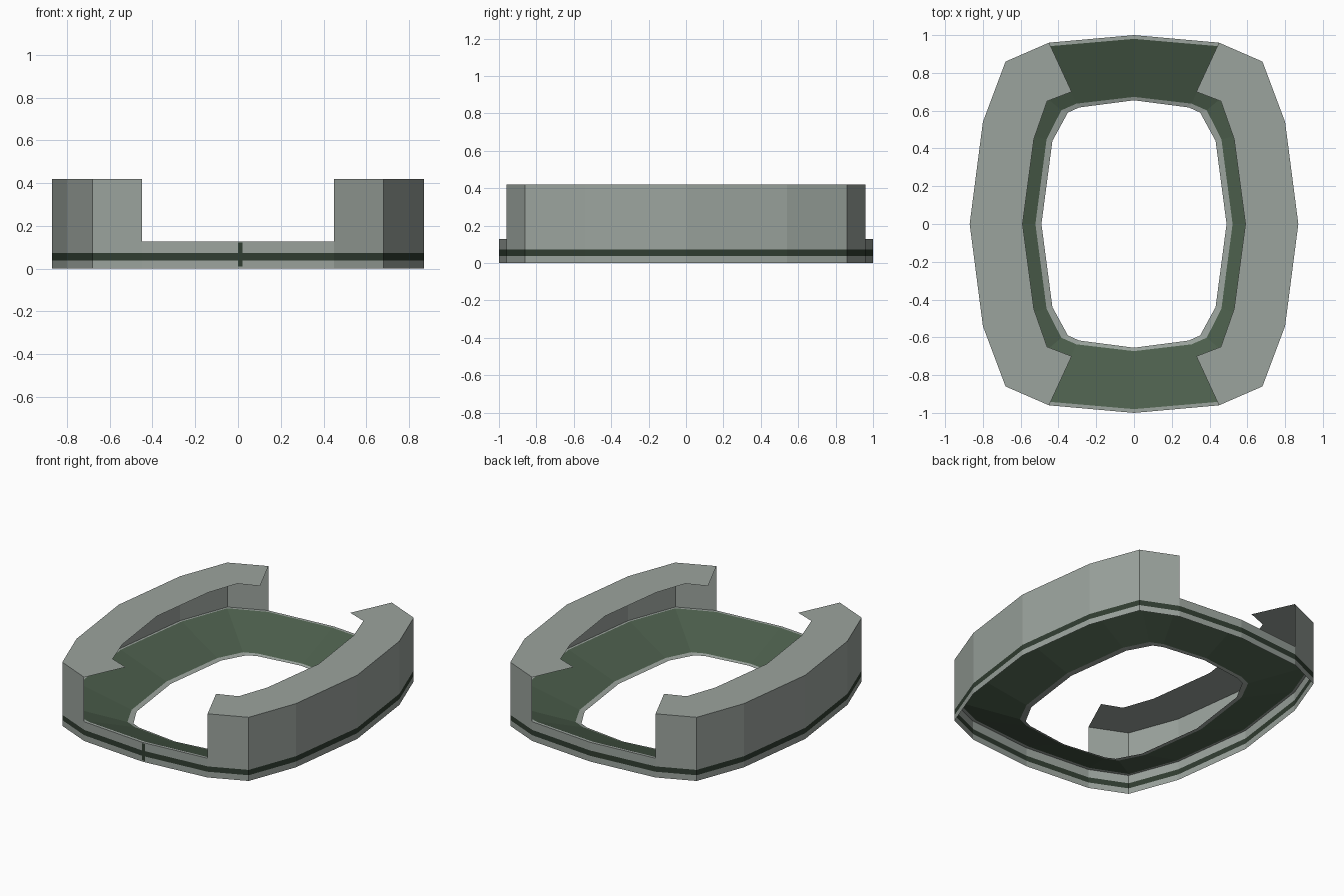
import bpy

if "Cube" in bpy.data.objects:
    bpy.data.objects.remove(bpy.data.objects["Cube"])


def material(name, rgb):
    m = bpy.data.materials.new(name)
    m.diffuse_color = (*rgb, 1)
    m.use_nodes = True
    m.node_tree.nodes["Principled BSDF"].inputs["Base Color"].default_value = m.diffuse_color
    return m


GREY = material("stone grey", (0.33, 0.37, 0.34))
GREEN = material("moss green", (0.072, 0.113, 0.072))
DARK = material("dark band green", (0.030, 0.047, 0.031))


def ring(quarter, z):
    """Mirror a quarter outline (from +y to +x) into a closed loop."""
    q = quarter
    pts = list(q)
    pts += [(x, -y) for x, y in reversed(q[:-1])]
    pts += [(-x, -y) for x, y in q[1:]]
    pts += [(-x, y) for x, y in reversed(q[1:-1])]
    return [(x, y, z) for x, y in pts]


def build(name, verts, faces, mats, indices=None):
    me = bpy.data.meshes.new(name)
    me.from_pydata(verts, [], faces)
    for m in mats:
        me.materials.append(m)
    for i, k in enumerate(indices or []):
        me.polygons[i].material_index = k
    ob = bpy.data.objects.new(name, me)
    bpy.context.collection.objects.link(ob)
    return ob


def loft(name, loops, mats, row_mats):
    """Skin a stack of closed loops; one material index per row."""
    n = len(loops[0])
    verts = [v for loop in loops for v in loop]
    faces, idx = [], []
    for r in range(len(loops) - 1):
        for i in range(n):
            j = (i + 1) % n
            faces.append((r * n + i, r * n + j, (r + 1) * n + j, (r + 1) * n + i))
            idx.append(row_mats[r])
    return build(name, verts, faces, mats, idx)


OUTER = [(0, 1), (0.45, 0.96), (0.68, 0.86), (0.80, 0.54), (0.87, 0)]
RIM = [(0, 0.98), (0.44, 0.942), (0.67, 0.845), (0.785, 0.535), (0.855, 0)]
LIP = [(0, 0.673), (0.305, 0.637), (0.385, 0.602), (0.463, 0.448), (0.522, 0)]
HOLE = [(0, 0.655), (0.29, 0.617), (0.35, 0.59), (0.432, 0.44), (0.49, 0)]
LOW, HIGH = 0.127, 0.42

# Low outer wall with a dark band
loft("base_wall", [ring(OUTER, z) for z in (0, 0.038, 0.073, LOW)],
     [GREY, DARK], [0, 1, 0])

# Narrow rim, sloping green floor and nearly flat inner lip, open underneath
loft("sloping_floor", [ring(OUTER, LOW), ring(RIM, LOW), ring(LIP, 0.006), ring(HOLE, 0)],
     [GREY, GREEN], [0, 1, 0])

# Raised side shells: outer wall sheet plus overhanging top
EDGE = [(0.33, 0.70), (0.46, 0.65), (0.53, 0.45), (0.59, 0)]


def half(quarter, side):
    pts = quarter + [(x, -y) for x, y in reversed(quarter[:-1])]
    return [(side * x, y) for x, y in pts]


for side, label in ((1, "right"), (-1, "left")):
    out, inner = half(OUTER[1:], side), half(EDGE, side)
    n = len(out)
    verts = [(x, y, LOW) for x, y in out] + [(x, y, HIGH) for x, y in out + inner]
    faces = [(r + i, r + i + 1, r + n + i + 1, r + n + i)
             for r in (0, n) for i in range(n - 1)]
    build(label + "_side_shell", verts, faces, [GREY])

# Small upright mark where the band meets at the front
build("band_joint", [(x, -1.001, z) for x, z in
                     ((0, 0.01), (0.022, 0.01), (0.022, 0.122), (0, 0.122))],
      [(0, 1, 2, 3)], [DARK])

# Make all surfaces face outward or upward
for ob in bpy.context.collection.objects:
    me = ob.data
    for p in me.polygons:
        nrm, c = p.normal, p.center
        wall = abs(nrm.z) < 0.01
        if (wall and nrm.x * c.x + nrm.y * c.y < 0) or (not wall and nrm.z < 0):
            p.flip()
    me.update()
